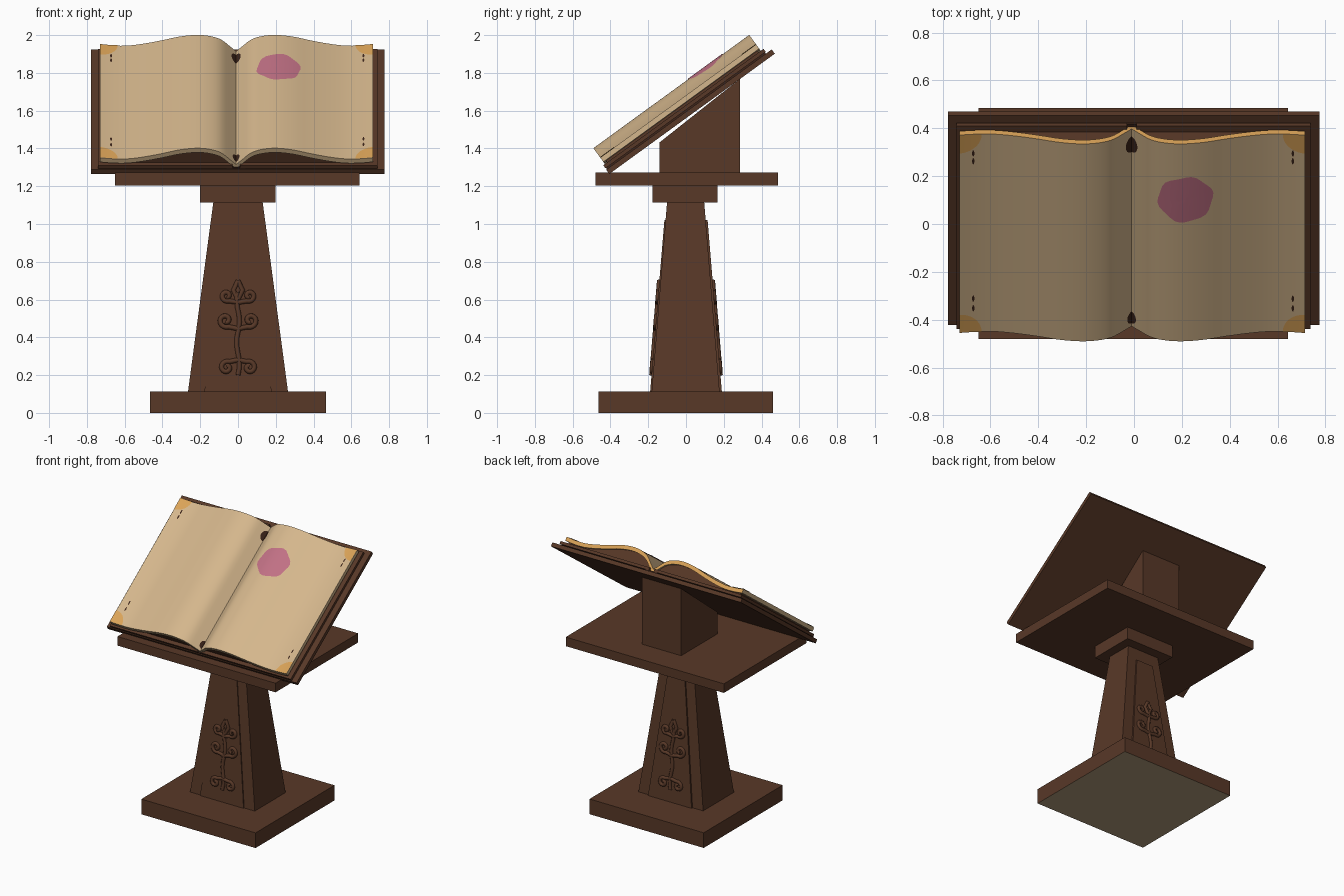
import bpy, math

if "Cube" in bpy.data.objects:
    bpy.data.objects.remove(bpy.data.objects["Cube"])

def mat(name, rgb):
    m = bpy.data.materials.new(name)
    lin = [((v / 255 + 0.055) / 1.055) ** 2.4 for v in rgb]
    m.diffuse_color = (*lin, 1)
    m.use_nodes = True
    m.node_tree.nodes["Principled BSDF"].inputs["Base Color"].default_value = m.diffuse_color
    return m

WOOD = mat("brown_wood", (88, 56, 39))
DARK = mat("dark_brown", (60, 36, 25))
PAGE = mat("parchment", (212, 182, 140))
GOLD = mat("gilt_gold", (218, 163, 88))
PINK = mat("rose_ink", (192, 112, 132))
PALE = mat("pale_underside", (176, 156, 124))

C, S = math.cos(math.radians(36)), math.sin(math.radians(36))

def tilt(x, u, n):
    """Point on the sloped desk: u runs up the slope, n away from it."""
    return (x, u * C - n * S, u * S + n * C)

def make(name, verts, faces, mats, idx=None, smooth=False):
    me = bpy.data.meshes.new(name)
    me.from_pydata(verts, [], faces)
    for m in mats:
        me.materials.append(m)
    if idx:
        for p, i in zip(me.polygons, idx):
            p.material_index = i
    ob = bpy.data.objects.new(name, me)
    bpy.context.collection.objects.link(ob)
    if smooth:
        bpy.ops.object.select_all(action='DESELECT')
        ob.select_set(True)
        bpy.context.view_layer.objects.active = ob
        bpy.ops.object.shade_smooth_by_angle(angle=math.radians(35))
    return ob

HEX = [(3, 2, 1, 0), (4, 5, 6, 7), (0, 1, 5, 4), (1, 2, 6, 5), (2, 3, 7, 6), (3, 0, 4, 7)]

def frustum(name, z0, r0, z1, r1, mats=(WOOD,), idx=None):
    """Box between two rectangles (x0, x1, y0, y1)."""
    v = [(x, y, z) for z, (a, b, c, d) in ((z0, r0), (z1, r1))
         for x, y in ((a, c), (b, c), (b, d), (a, d))]
    return make(name, v, HEX, mats, idx)

def slab(name, x0, x1, u0, u1, n0, n1, m):
    v = [tilt(x, u, n) for n in (n0, n1) for x, u in ((x0, u0), (x1, u0), (x1, u1), (x0, u1))]
    return make(name, v, HEX, [m])

# Base, with a pale underside
r = (-.467, .467, -.462, .46)
frustum("base", 0, r, .112, r, (WOOD, PALE), [1, 0, 0, 0, 0, 0])
# Tapered column, cap and table
frustum("column", .11, (-.265, .265, -.182, .178), 1.12, (-.13, .13, -.1, .096))
r = (-.2, .198, -.178, .168)
frustum("column_cap", 1.115, r, 1.206, r)
r = (-.65, .643, -.48, .486)
frustum("table", 1.205, r, 1.272, r)

# Raised panels and scroll carvings on front and back of the column
def face_y(z, side):
    return side * (.182 + (z - .11) / 1.01 * (.098 - .182) + .008)

def carving(name, strokes, side):
    cu = bpy.data.curves.new(name, 'CURVE')
    cu.dimensions = '3D'
    cu.bevel_depth = .013
    cu.bevel_resolution = 2
    cu.use_fill_caps = True
    for pts in strokes:
        sp = cu.splines.new('POLY')
        sp.points.add(len(pts) - 1)
        for p, (x, z) in zip(sp.points, pts):
            p.co = (x, face_y(z, side), z, 1)
    cu.materials.append(WOOD)
    ob = bpy.data.objects.new(name, cu)
    bpy.context.collection.objects.link(ob)
    bpy.ops.object.select_all(action='DESELECT')
    ob.select_set(True)
    bpy.context.view_layer.objects.active = ob
    bpy.ops.object.convert(target='MESH')

def curl(side, zc, xc, rad, start, turn):
    """Spiral scroll ending at its centre, joined to the stem."""
    pts = [(0, zc + math.sin(start) * rad * 1.3)]
    for i in range(19):
        t = i / 18
        a, q = start + turn * t, rad * (1 - .75 * t)
        pts.append((side * (xc + math.cos(a) * q), zc + math.sin(a) * q))
    return pts

strokes = [[(.008 * math.sin(i * 1.1), .2 + i * .04) for i in range(12)]]
for s in (-1, 1):
    strokes += [curl(s, .62, .06, .03, -2.0, 7),
                curl(s, .49, .065, .038, -2.0, 7),
                curl(s, .24, .06, .034, 2.0, -7),
                [(0, .60), (s * .025, .65), (0, .70)]]
for side, label in ((-1, "front"), (1, "back")):
    v = []
    for z, w in ((.112, .178), (1.02, .07)):
        y = face_y(z, side)
        for x, d in ((-w, 0), (w, 0), (w, -.03), (-w, -.03)):
            v.append((x * -side, y + side * d, z))
    make(label + "_panel", v, HEX, [WOOD])
    carving(label + "_scroll_carving", strokes, side)

# Wedge that carries the sloped desk
prof = [(-.14, 1.27), (.285, 1.27), (.285, 1.768), (-.14, 1.432)]
v = [(x, y, z) for x in (-.16, .16) for y, z in prof]
make("wedge_support", v, HEX, [WOOD])

# Sloped desk and book cover
slab("desk_board", -.777, .775, .415, 1.498, 1.262, 1.290, WOOD)
slab("left_cover", -.742, -.03, .416, 1.465, 1.298, 1.318, WOOD)
slab("right_cover", .01, .738, .416, 1.465, 1.298, 1.318, WOOD)
slab("book_spine", -.06, .04, .42, 1.46, 1.285, 1.30, DARK)

# Page surface height measured from the gutter
KEY = [(0, 1.315), (.03, 1.345), (.08, 1.392), (.14, 1.415), (.21, 1.422), (.3, 1.411),
       (.4, 1.385), (.5, 1.363), (.58, 1.352), (.66, 1.353), (.74, 1.362)]
GUT = -.01

def height(x):
    t = min(abs(x - GUT), .7399)
    i = max(k for k in range(len(KEY) - 1) if KEY[k][0] <= t)
    def slope(k):
        a, b = KEY[max(k - 1, 0)], KEY[min(k + 1, len(KEY) - 1)]
        return (b[1] - a[1]) / (b[0] - a[0])
    (xa, a), (xb, b) = KEY[i], KEY[i + 1]
    h = xb - xa
    q = (t - xa) / h
    return ((2 * q**3 - 3 * q**2 + 1) * a + (q**3 - 2 * q**2 + q) * h * slope(i)
            + (3 * q**2 - 2 * q**3) * b + (q**3 - q**2) * h * slope(i + 1))

X0, X1, U0, U1 = -.73, .715, .427, 1.447

def sweep(name, x0, x1, u0, u1, top, bottom, mats, ids):
    xs = [x0 + (GUT - x0) * i / 40 for i in range(40)] + [GUT + (x1 - GUT) * i / 40 for i in range(41)]
    v, f, idx = [], [], []
    for x in xs:
        v += [tilt(x, u0, top(x)), tilt(x, u1, top(x)), tilt(x, u1, bottom(x)), tilt(x, u0, bottom(x))]
    for i in range(len(xs) - 1):
        for k in range(4):
            a, b = i * 4 + k, i * 4 + (k + 1) % 4
            f.append((a, a + 4, b + 4, b))
            idx.append(ids[k])
    n = len(v)
    f += [(0, 1, 2, 3), (n - 1, n - 2, n - 3, n - 4)]
    idx += [0, 0]
    make(name, v, f, mats, idx, True)

# Open pages with a gilt top edge, and the darker stack beneath
sweep("open_pages", X0, X1, U0, U1, height, lambda x: max(height(x) - .028, 1.290),
      [PAGE, GOLD], [0, 1, 0, 0])
sweep("page_stack", X0 + .02, X1 - .02, U0 + .015, U1 - .015,
      lambda x: max(height(x) - .026, 1.301), lambda x: 1.299, [WOOD], [0] * 4)

# Thin painted patches that follow the page surface
def patch(name, x, u, rad, a0, a1, m, wob=0.0, rx=1.0):
    v, f = [], []
    R, A = 6, 32
    for j in range(R + 1):
        for i in range(A + 1):
            a = a0 + (a1 - a0) * i / A
            q = rad * j / R * (1 + wob * math.sin(a * 6))
            px = x + rx * q * math.cos(a)
            v.append(tilt(px, u + q * math.sin(a), height(px) + .003))
    for j in range(R):
        for i in range(A):
            a, b = j * (A + 1) + i, (j + 1) * (A + 1) + i
            f.append((a, b, b + 1, a + 1))
    make(name, v, f, [m], None, True)

H = math.pi / 2
patch("rose_blot", .215, 1.159, .115, 0, 4 * H, PINK, .04)
for nm, x, u, a in (("lower_left", X0, U0, 0), ("lower_right", X1, U0, H),
                    ("upper_right", X1, U1, 2 * H), ("upper_left", X0, U1, 3 * H)):
    patch(nm + "_gilt_corner", x, u, .093, a, a + H, GOLD)
patch("upper_gutter_mark", GUT, 1.37, .04, 0, 4 * H, DARK, 0, .6)
patch("lower_gutter_mark", GUT, .475, .03, 0, 4 * H, DARK, 0, .6)

# Faint margin ticks
for x in (-.672, .664):
    for u in (.55, .6, 1.31, 1.35):
        patch("margin_tick", x, u, .016, 0, 4 * H, DARK, 0, .3)
